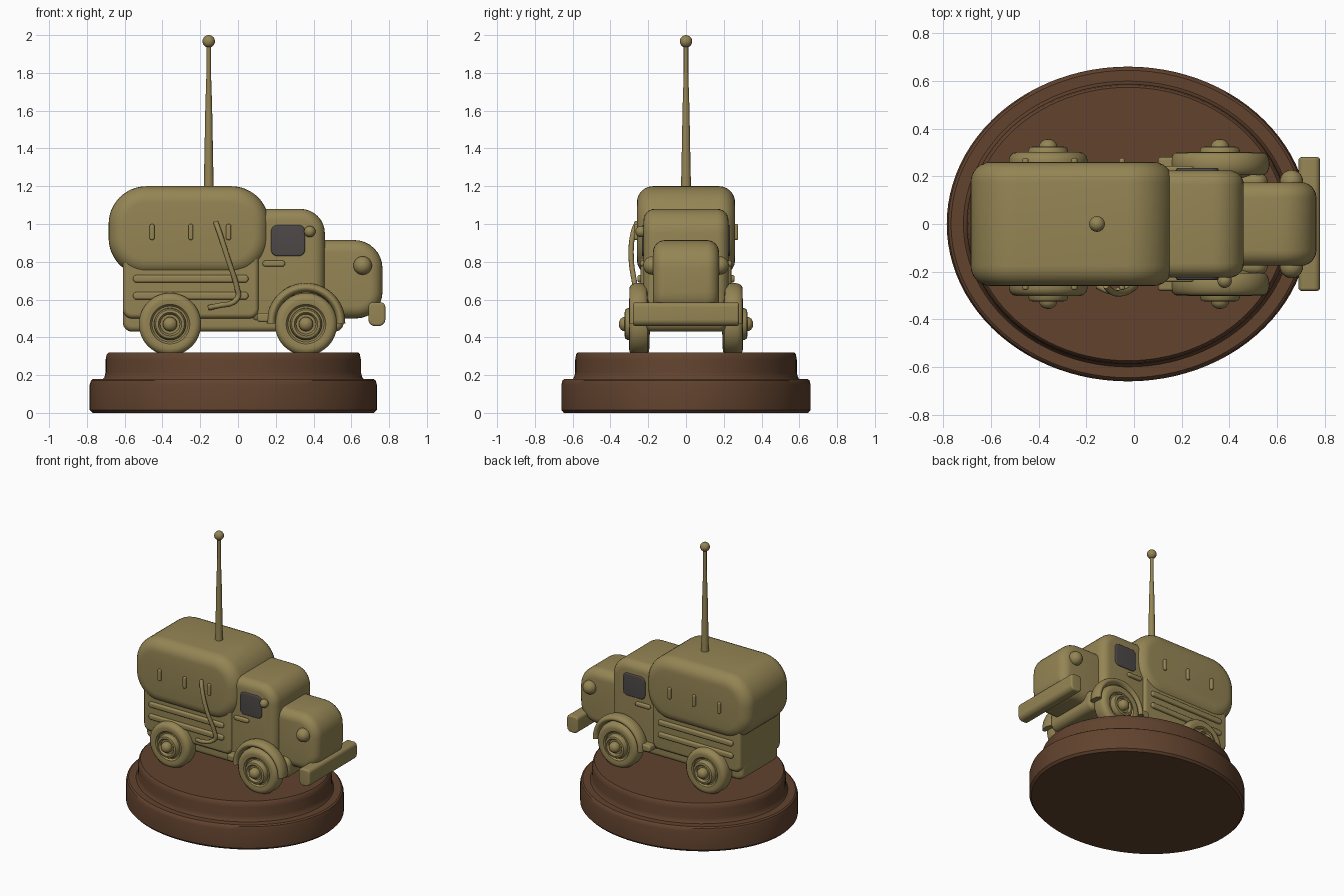
import bpy, bmesh
from math import sin, cos, pi, radians
from mathutils import Vector

if "Cube" in bpy.data.objects:
    bpy.data.objects.remove(bpy.data.objects["Cube"])


def material(name, rgb):
    m = bpy.data.materials.new(name)
    m.diffuse_color = (*rgb, 1)
    m.use_nodes = True
    m.node_tree.nodes["Principled BSDF"].inputs["Base Color"].default_value = m.diffuse_color
    return m


KHAKI = material("khaki", (0.30, 0.235, 0.09))
BROWN = material("brown", (0.12, 0.055, 0.027))
GLASS = material("dark_glass", (0.075, 0.065, 0.065))


def skin(name, loops, mat, closed=False, angle=35):
    """Join a stack of closed loops into one smooth solid."""
    bm = bmesh.new()
    rings = [[bm.verts.new(p) for p in loop] for loop in loops]
    n = len(rings[0])
    pairs = list(zip(rings, rings[1:]))
    if closed:
        pairs.append((rings[-1], rings[0]))
    else:
        bm.faces.new(rings[0])
        bm.faces.new(rings[-1])
    for a, b in pairs:
        for i in range(n):
            j = (i + 1) % n
            bm.faces.new((a[i], a[j], b[j], b[i]))
    bmesh.ops.recalc_face_normals(bm, faces=bm.faces[:])
    me = bpy.data.meshes.new(name)
    bm.to_mesh(me)
    bm.free()
    ob = bpy.data.objects.new(name, me)
    bpy.context.collection.objects.link(ob)
    me.materials.append(mat)
    bpy.ops.object.select_all(action='DESELECT')
    ob.select_set(True)
    bpy.context.view_layer.objects.active = ob
    bpy.ops.object.shade_smooth_by_angle(angle=radians(angle))
    return ob


def slab(name, x, z, y, radii, edge, mat=KHAKI, seg=8):
    """Rounded x-z outline (radii: top right, top left, bottom left, bottom right)
    swept along y with rounded rims."""
    def outline(d, yy):
        pts = []
        corners = ((x[1], z[1], -1, -1), (x[0], z[1], 1, -1),
                   (x[0], z[0], 1, 1), (x[1], z[0], -1, 1))
        for k, (cx, cz, sx, sz) in enumerate(corners):
            r = radii[k]
            q = max(r - d, 0.002)
            inset = d + q
            for i in range(seg + 1):
                a = pi / 2 * (k + i / seg)
                pts.append((cx + sx * inset + q * cos(a), yy, cz + sz * inset + q * sin(a)))
        return pts
    arc = [(edge * (1 - sin(pi / 12 * i)), edge * (1 - cos(pi / 12 * i))) for i in range(7)]
    loops = [outline(d, y[0] + o) for d, o in arc]
    loops += [outline(d, y[1] - o) for d, o in reversed(arc)]
    return skin(name, loops, mat)


def lathe(name, profile, loc, axis=(0, 0, 1), mat=KHAKI, n=48, squash=1.0):
    """Revolve (radius, height) points about an axis."""
    rot = Vector((0, 0, 1)).rotation_difference(Vector(axis))
    loops = [[rot @ Vector((r * cos(2 * pi * i / n), r * squash * sin(2 * pi * i / n), h))
              + Vector(loc) for i in range(n)]
             for r, h in ((max(r, 0.0005), h) for r, h in profile)]
    return skin(name, loops, mat)


def ball(name, r, loc):
    return lathe(name, [(r * sin(pi * i / 12), -r * cos(pi * i / 12)) for i in range(13)], loc, n=24)


# Oval stepped plinth
lathe("plinth", [(0.745, 0), (0.76, 0.015), (0.76, 0.15), (0.753, 0.172), (0.742, 0.18),
                 (0.69, 0.18), (0.682, 0.19), (0.676, 0.215), (0.676, 0.28),
                 (0.67, 0.31), (0.66, 0.32)], (-0.025, 0, 0), mat=BROWN, n=96, squash=0.868)

# Main body masses
slab("canvas_cover", (-0.685, 0.165), (0.725, 1.2), (-0.26, 0.26), (0.2, 0.2, 0.2, 0.2), 0.085, seg=12)
slab("cargo_bed", (-0.61, 0.11), (0.5, 0.95), (-0.24, 0.24), (0.05, 0.05, 0.05, 0.05), 0.025)
slab("chassis", (-0.61, 0.56), (0.43, 0.58), (-0.21, 0.21), (0.05, 0.05, 0.05, 0.05), 0.03)
slab("cab", (0.05, 0.46), (0.47, 1.08), (-0.225, 0.225), (0.13, 0.1, 0.05, 0.05), 0.06)
slab("bonnet", (0.35, 0.765), (0.5, 0.915), (-0.175, 0.175), (0.15, 0.08, 0.08, 0.14), 0.065)
slab("bumper", (0.69, 0.78), (0.46, 0.585), (-0.28, 0.28), (0.025, 0.025, 0.035, 0.035), 0.012)

# Aerial
lathe("aerial", [(0.027, 1.17), (0.024, 1.3), (0.018, 1.62), (0.012, 1.8), (0.012, 1.95)],
      (-0.155, 0, 0), n=20)
ball("aerial_tip", 0.033, (-0.155, 0, 1.967))

WHEEL = [(0, 0.19), (0.145, 0.195), (0.16, 0.205), (0.165, 0.22), (0.165, 0.27), (0.16, 0.285),
         (0.147, 0.298), (0.13, 0.302), (0.105, 0.298), (0.095, 0.285), (0.085, 0.285),
         (0.084, 0.31), (0.076, 0.322), (0.062, 0.325), (0.053, 0.315), (0.052, 0.308),
         (0.038, 0.308), (0.037, 0.333), (0.028, 0.346), (0.014, 0.354), (0, 0.356)]

for s, side in ((-1, "near"), (1, "far")):
    def band(a, b):
        return tuple(sorted((s * a, s * b)))

    # Wheels, front mudguards and steps
    for wx, end in ((-0.36, "rear"), (0.36, "front")):
        lathe(f"{end}_wheel_{side}", WHEEL, (wx, 0, 0.47), (0, s, 0))
    loops = []
    for i in range(33):
        a = radians(-2 + 184 * i / 32)
        loops.append([(0.36 + r * cos(a), s * yy, 0.48 + r * sin(a))
                      for r, yy in ((0.183 + 0.025 * sin(t), 0.252 + 0.047 * cos(t))
                                    for t in (2 * pi * k / 20 for k in range(20)))])
    skin(f"mudguard_{side}", loops, KHAKI)
    slab(f"step_{side}", (0.1, 0.22), (0.48, 0.53), band(0.18, 0.28), (0.02,) * 4, 0.012)

    # Windows, door handles and headlamps
    slab(f"window_{side}", (0.175, 0.355), (0.83, 0.995), band(0.2, 0.234), (0.035,) * 4, 0.008, GLASS)
    slab(f"door_handle_{side}", (0.13, 0.25), (0.775, 0.806), band(0.21, 0.243), (0.0155,) * 4, 0.01)
    ball(f"headlamp_{side}", 0.049, (0.66, s * 0.178, 0.78))

    # Bed slats and cover toggles
    for z in (0.62, 0.71):
        slab(f"bed_slat_{side}", (-0.555, 0.055), (z - 0.02, z + 0.02), band(0.22, 0.258), (0.018,) * 4, 0.012)
    for x in (-0.455, -0.25, -0.05):
        slab(f"cover_toggle_{side}", (x - 0.013, x + 0.013), (0.915, 1.0), band(0.24, 0.276), (0.012,) * 4, 0.008)

# Mirror on the near side only
ball("side_mirror", 0.03, (0.38, -0.238, 0.96))

# Hose hanging on the near side
curve = bpy.data.curves.new("hose", 'CURVE')
curve.dimensions = '3D'
curve.bevel_depth = 0.014
curve.bevel_resolution = 3
curve.use_fill_caps = True
path = [(-0.118, -0.258, 1.01), (-0.10, -0.278, 0.96), (-0.055, -0.29, 0.82), (-0.005, -0.268, 0.66),
        (0.0, -0.262, 0.615), (-0.03, -0.268, 0.583), (-0.09, -0.282, 0.57), (-0.155, -0.258, 0.557)]
spline = curve.splines.new('BEZIER')
spline.bezier_points.add(len(path) - 1)
for p, co in zip(spline.bezier_points, path):
    p.co = co
    p.handle_left_type = p.handle_right_type = 'AUTO'
curve.materials.append(KHAKI)
bpy.context.collection.objects.link(bpy.data.objects.new("hose", curve))
